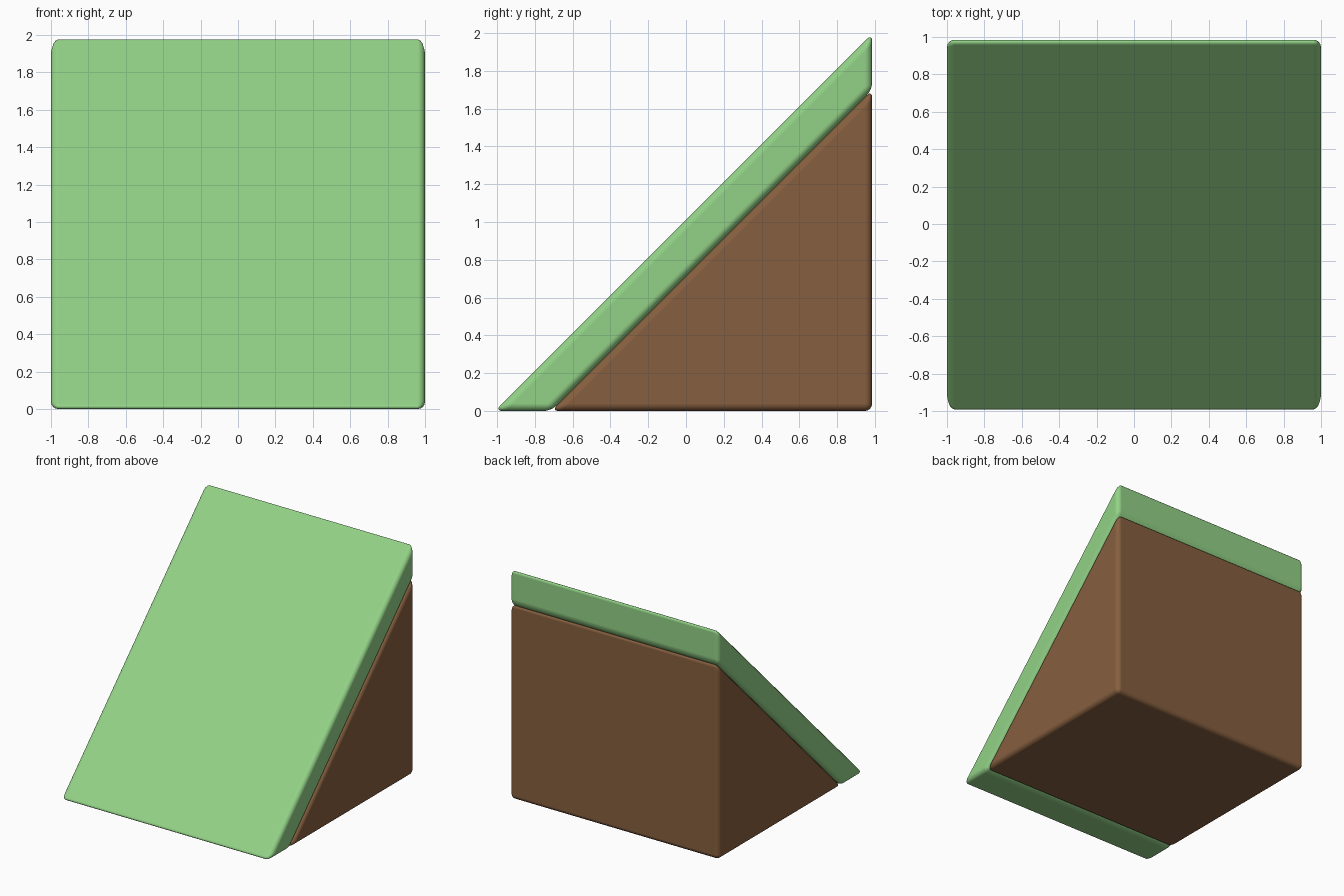
import bpy
import bmesh
import math

if "Cube" in bpy.data.objects:
    bpy.data.objects.remove(bpy.data.objects["Cube"])


def material(name, color):
    m = bpy.data.materials.new(name)
    m.diffuse_color = color
    m.use_nodes = True
    m.node_tree.nodes["Principled BSDF"].inputs["Base Color"].default_value = m.diffuse_color
    return m


def rounded_prism(name, profile, mat, half_width=1.0, bevel=0.04):
    """Extrude a (y, z) profile along x and round every edge."""
    bm = bmesh.new()
    face = bm.faces.new([bm.verts.new((-half_width, y, z)) for y, z in profile])
    ext = bmesh.ops.extrude_face_region(bm, geom=[face])
    verts = [g for g in ext["geom"] if isinstance(g, bmesh.types.BMVert)]
    bmesh.ops.translate(bm, verts=verts, vec=(2 * half_width, 0, 0))
    bmesh.ops.recalc_face_normals(bm, faces=bm.faces)
    for f in bm.faces:
        f.smooth = True
    mesh = bpy.data.meshes.new(name)
    bm.to_mesh(mesh)
    bm.free()
    ob = bpy.data.objects.new(name, mesh)
    bpy.context.collection.objects.link(ob)
    mesh.materials.append(mat)
    mod = ob.modifiers.new("round_edges", "BEVEL")
    mod.width = bevel
    mod.segments = 4
    mod.limit_method = "ANGLE"
    mod.angle_limit = math.radians(30)
    mod.harden_normals = True
    return ob


BACK = 0.985    # y of the back wall
TOP = 1.012     # slope line z = y + TOP
SEAM = 0.714    # line where grass meets earth

green = material("grass_green", (0.29, 0.64, 0.24, 1))
brown = material("earth_brown", (0.24, 0.115, 0.05, 1))

# Sloped grass slab
rounded_prism("grass_slope", [(-TOP, 0), (-SEAM, 0),
                              (BACK, BACK + SEAM), (BACK, BACK + TOP)], green)

# Earth wedge underneath
rounded_prism("earth_wedge", [(-SEAM, 0), (BACK, 0), (BACK, BACK + SEAM)], brown)
